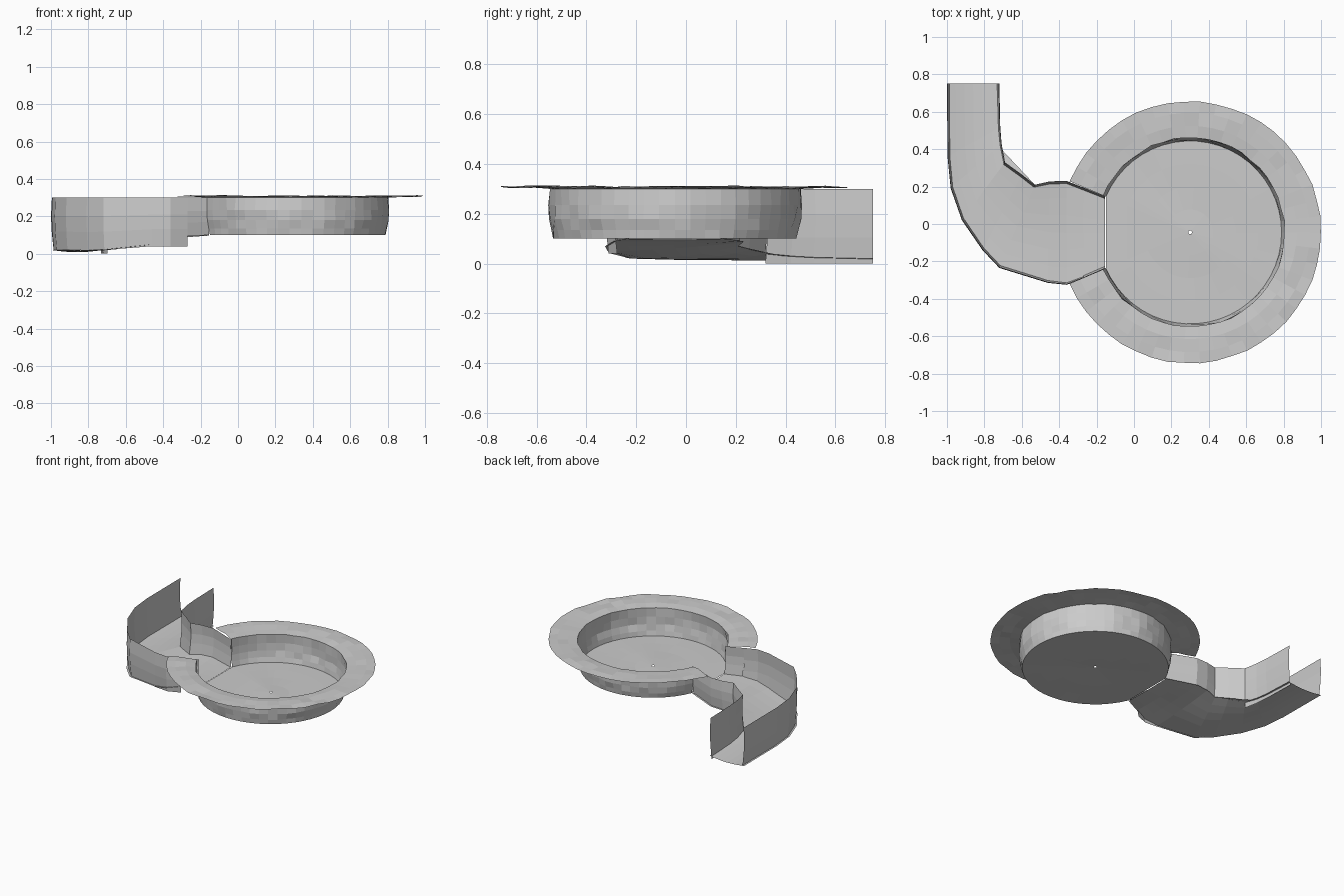
import bpy, math, random
from mathutils import Vector

if "Cube" in bpy.data.objects:
    bpy.data.objects.remove(bpy.data.objects["Cube"])

random.seed(4)
CX, CY = 0.30, -0.045          # pool centre
A0 = math.radians(157)         # pool wall runs from -A0 to +A0, open to the channel
SEG = 44


def make(name, verts, faces):
    me = bpy.data.meshes.new(name)
    me.from_pydata([tuple(v) for v in verts], [], faces)
    me.update()
    ob = bpy.data.objects.new(name, me)
    bpy.context.collection.objects.link(ob)
    return ob


def grid(name, rows):
    """Skin a list of equally long point rows with quads."""
    n = len(rows[0])
    verts = [p for r in rows for p in r]
    faces = [(j * n + i, j * n + i + 1, (j + 1) * n + i + 1, (j + 1) * n + i)
             for j in range(len(rows) - 1) for i in range(n - 1)]
    return make(name, verts, faces)


def arc(r, z, jr=0.0, jz=0.0):
    pts = []
    for i in range(SEG + 1):
        a = -A0 + 2 * A0 * i / SEG
        end = i in (0, SEG)
        rr = r + (0 if end else random.uniform(-jr, jr))
        zz = z + random.uniform(0, jz)
        pts.append((CX + rr * math.cos(a), CY + rr * math.sin(a), zz))
    return pts


# Pool wall: rough, tapering in towards the floor
foot = arc(0.489, 0.10)
lip = arc(0.505, 0.30, 0.004)
grid("pool_wall", [foot, arc(0.496, 0.135, 0.005), arc(0.504, 0.18, 0.006),
                   arc(0.507, 0.235, 0.005), lip])

# Bank: flat uneven ring around the pool
grid("pool_bank", [lip, arc(0.57, 0.302, 0, 0.010), arc(0.64, 0.303, 0, 0.010),
                   arc(0.70, 0.303, 0.003, 0.010)])

# Pool floor with faint ripples
rings = []
for k in (1.0, 0.75, 0.5, 0.25, 0.02):
    ring = []
    for x, y, z in foot + foot[:1]:
        px, py = CX + (x - CX) * k, CY + (y - CY) * k
        ring.append((px, py, z + 0.004 * (1 - k) * (1 + math.sin(9 * px + 14 * py))))
    rings.append(ring)
grid("pool_floor", rings)

# Channel stations: outer x, y, inner x, y, floor height outer, floor height inner
ST = [(-.155, -.24, -.155, .15, .10, .10),
      (-.27, -.29, -.27, .195, .09, .095),
      (-.36, -.325, -.36, .23, .07, .09),
      (-.46, -.315, -.45, .228, .05, .085),
      (-.72, -.235, -.53, .21, .022, .07),
      (-.81, -.14, -.60, .265, .018, .055),
      (-.92, .02, -.69, .33, .02, .04),
      (-.98, .19, -.708, .43, .02, .03),
      (-.997, .36, -.715, .52, .02, .025),
      (-1.0, .75, -.72, .75, .02, .02)]

# Channel floor, slightly dished between the two walls
rows = []
for ox, oy, ix, iy, zo, zi in ST:
    dip = 0.012 if ox < -0.6 else 0.003
    row = []
    for k in range(7):
        t = k / 6
        row.append((ox + (ix - ox) * t, oy + (iy - oy) * t,
                    zo + (zi - zo) * t ** 1.3 - dip * math.sin(math.pi * t)))
    rows.append(row)
grid("channel_floor", rows)


def channel_wall(name, top, other, bottoms):
    """One panel column per segment; each has its own foot heights."""
    verts, faces = [], []
    for i, (b0, b1) in enumerate(bottoms):
        for p, q, b in ((top[i], other[i], b0), (top[i + 1], other[i + 1], b1)):
            p, q = Vector(p), Vector(q)
            d = (q - p).normalized()
            for t, inset in ((0, 0.014), (0.35, 0.004), (0.65, 0.0), (1, 0.005)):
                w = p + d * inset
                verts.append((w.x, w.y, b + (0.30 - b) * t))
        o = i * 8
        faces += [(o + k, o + 4 + k, o + 5 + k, o + 1 + k) for k in range(3)]
    return make(name, verts, faces)


outer = [s[0:2] for s in ST]
inner = [s[2:4] for s in ST]
channel_wall("channel_outer_wall", outer, inner,
             [(.10, .095), (.04, .04), (.04, .04), (.04, .02), (.02, .018),
              (.018, .02), (.02, .02), (.02, .02), (.02, .02)])
channel_wall("channel_inner_wall", inner, outer,
             [(.10, .095), (.095, .09), (.09, .085), (.085, .07), (.07, .055),
              (.055, .04), (0, 0), (0, 0), (0, 0)])

# Small floor spill outside the inner bend
make("bend_ledge", [(-.53, .21, .07), (-.69, .33, .04), (-.70, .39, .03)], [(0, 1, 2)])
